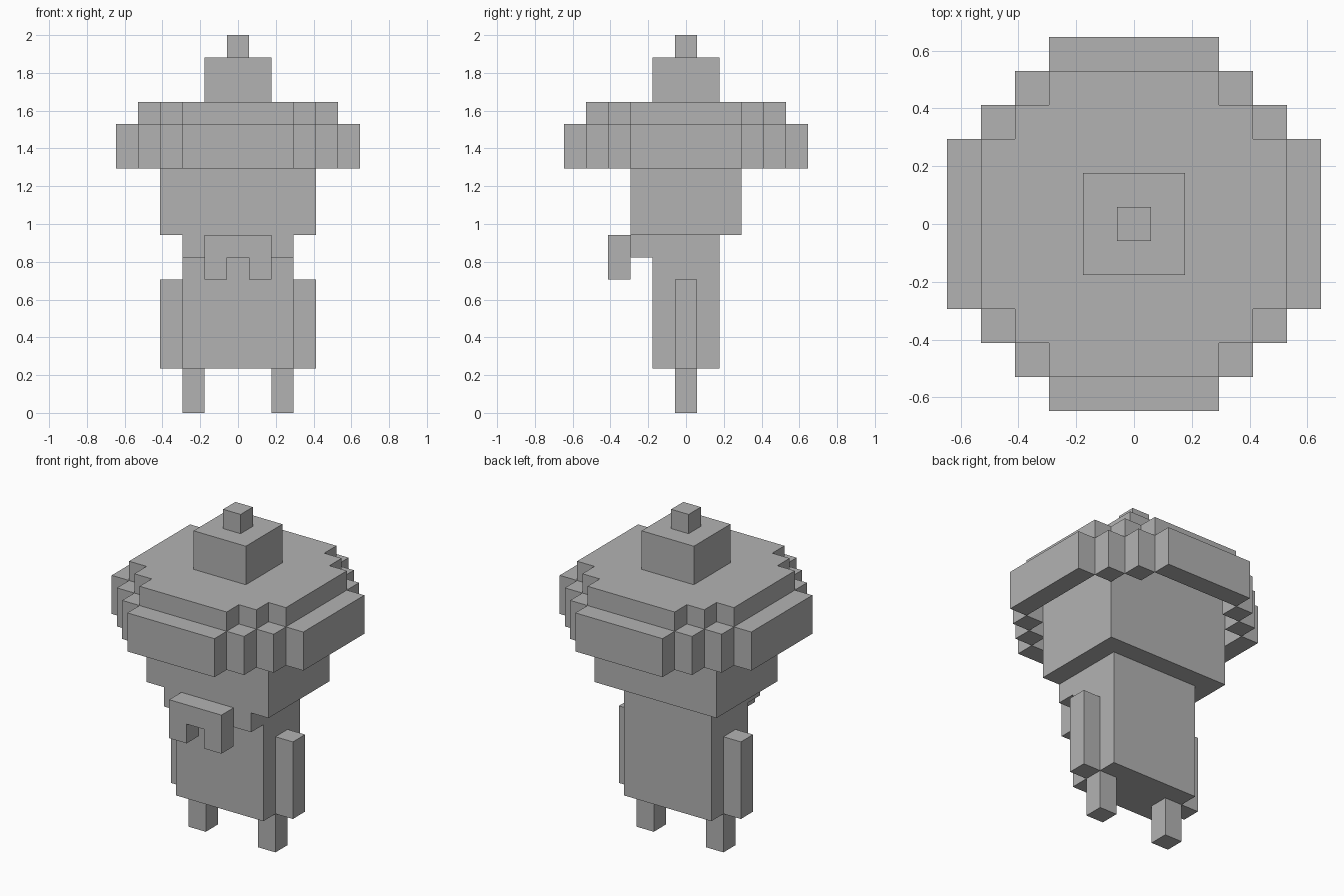
import bpy
import bmesh
from mathutils import Vector

cube = bpy.data.objects.get("Cube")
if cube:
    bpy.data.objects.remove(cube, do_unlink=True)

U = 2 / 17  # size of one block

grey = bpy.data.materials.new("plain_grey")
grey.use_nodes = True
colour = (0.45, 0.45, 0.45, 1)
grey.diffuse_color = colour
grey.node_tree.nodes["Principled BSDF"].inputs["Base Color"].default_value = colour


def finish(name, bm):
    bmesh.ops.recalc_face_normals(bm, faces=bm.faces)
    mesh = bpy.data.meshes.new(name)
    bm.to_mesh(mesh)
    bm.free()
    mesh.materials.append(grey)
    obj = bpy.data.objects.new(name, mesh)
    bpy.context.collection.objects.link(obj)
    return obj


def box(name, x, y, z):
    """Box from (low, high) ranges in block units."""
    bm = bmesh.new()
    bmesh.ops.create_cube(bm, size=1)
    for v in bm.verts:
        v.co = Vector([(r[0] + r[1]) / 2 + c * (r[1] - r[0])
                       for c, r in zip(v.co, (x, y, z))]) * U
    return finish(name, bm)


def prism(name, outline, depth, to_point):
    """Extrude a flat outline along depth; to_point maps (a, b, d) to xyz."""
    bm = bmesh.new()
    face = bm.faces.new([bm.verts.new(to_point(a, b, depth[0]) * U) for a, b in outline])
    grown = bmesh.ops.extrude_face_region(bm, geom=[face])["geom"]
    shift = (to_point(0, 0, depth[1]) - to_point(0, 0, depth[0])) * U
    bmesh.ops.translate(bm, vec=shift, verts=[g for g in grown if isinstance(g, bmesh.types.BMVert)])
    return finish(name, bm)


# Legs and arms
for side, s in (("left", 1), ("right", -1)):
    box(side + "_leg", sorted((1.5 * s, 2.5 * s)), (-.5, .5), (0, 2))
    box(side + "_arm", sorted((2.5 * s, 3.5 * s)), (-.5, .5), (2, 6))

# Body, chin and head
box("body", (-2.5, 2.5), (-1.5, 1.5), (2, 8))
box("chin", (-2.5, 2.5), (-2.5, -1.5), (7, 8))
box("head", (-3.5, 3.5), (-2.5, 2.5), (8, 13))

# Moustache with a notch in the middle
half = [(.5, 7), (.5, 6), (1.5, 6), (1.5, 8)]
prism("moustache", half + [(-a, b) for a, b in reversed(half)], (-3.5, -2.5),
      lambda a, b, d: Vector((a, d, b)))

# Stepped crown of the hat
steps = [(4.5, 2.5), (3.5, 2.5), (3.5, 3.5), (2.5, 3.5), (2.5, 4.5)]
upper = steps + [(-a, b) for a, b in reversed(steps)]
prism("hat_crown", upper + [(-a, -b) for a, b in upper], (13, 14),
      lambda a, b, d: Vector((a, b, d)))

# Hanging brim: four walls joined by corner posts
rim = (11, 13)
for s in (-1, 1):
    edge = sorted((4.5 * s, 5.5 * s))
    box("brim_side", edge, (-2.5, 2.5), rim)
    box("brim_end", (-2.5, 2.5), edge, rim)
    for t in (-1, 1):
        for cx, cy in ((4 * s, 3 * t), (3 * s, 4 * t)):
            box("brim_post", (cx - .5, cx + .5), (cy - .5, cy + .5), rim)

# Top of the hat
box("hat_top", (-1.5, 1.5), (-1.5, 1.5), (14, 16))
box("hat_knob", (-.5, .5), (-.5, .5), (16, 17))
